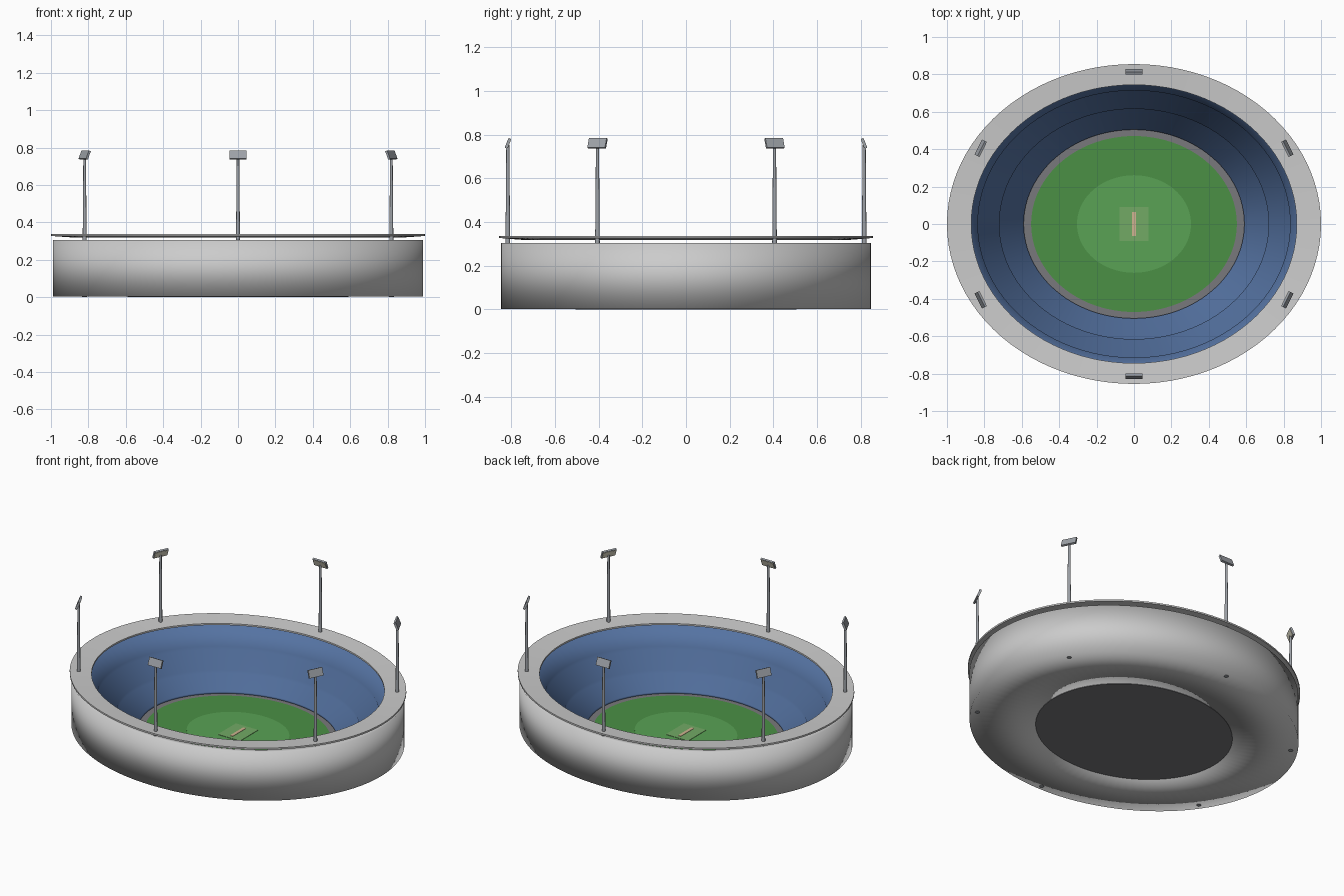
import bpy, bmesh, math
from mathutils import Matrix

if "Cube" in bpy.data.objects:
    bpy.data.objects.remove(bpy.data.objects["Cube"])

SEG = 96
RATIO = 0.855  # depth / width of the oval


def material(name, rgb):
    m = bpy.data.materials.new(name)
    m.diffuse_color = (*rgb, 1)
    m.use_nodes = True
    m.node_tree.nodes["Principled BSDF"].inputs["Base Color"].default_value = m.diffuse_color
    return m


GREY = material("wall grey", (0.62, 0.62, 0.64))
BLUE = material("seat blue", (0.09, 0.17, 0.36))
ROOF = material("roof white", (0.85, 0.86, 0.87))
TRACK = material("track grey", (0.19, 0.19, 0.20))
GRASS = material("grass", (0.07, 0.28, 0.06))
INNER = material("inner grass", (0.10, 0.36, 0.09))
SQUARE = material("pitch square", (0.17, 0.40, 0.13))
CLAY = material("clay", (0.62, 0.46, 0.28))
STEEL = material("steel", (0.34, 0.36, 0.39))
LAMP = material("lamp", (0.75, 0.72, 0.58))


def finish(name, bm, mats, smooth=None):
    bmesh.ops.recalc_face_normals(bm, faces=bm.faces)
    me = bpy.data.meshes.new(name)
    bm.to_mesh(me)
    bm.free()
    for m in mats:
        me.materials.append(m)
    ob = bpy.data.objects.new(name, me)
    bpy.context.collection.objects.link(ob)
    if smooth is not None:
        bpy.ops.object.select_all(action='DESELECT')
        ob.select_set(True)
        bpy.context.view_layer.objects.active = ob
        if smooth >= 180:
            bpy.ops.object.shade_smooth()
        else:
            bpy.ops.object.shade_smooth_by_angle(angle=math.radians(smooth))
    return ob


def oval_ring(name, profile, mats, smooth, slots=None):
    """Closed (radius, z) profile swept round the oval."""
    bm = bmesh.new()
    rings = []
    for i in range(SEG):
        a = 2 * math.pi * i / SEG
        rings.append([bm.verts.new((r * math.cos(a), r * RATIO * math.sin(a), z))
                      for r, z in profile])
    n = len(profile)
    for i in range(SEG):
        p, q = rings[i], rings[(i + 1) % SEG]
        for j in range(n):
            k = (j + 1) % n
            f = bm.faces.new((p[j], q[j], q[k], p[k]))
            f.material_index = slots[j] if slots else 0
    return finish(name, bm, mats, smooth)


def oval_disc(name, r, z0, z1, mat):
    bm = bmesh.new()
    bmesh.ops.create_cone(bm, cap_ends=True, segments=SEG, radius1=r, radius2=r,
                          depth=z1 - z0,
                          matrix=Matrix.Translation((0, 0, (z0 + z1) / 2)))
    bmesh.ops.scale(bm, vec=(1, RATIO, 1), verts=bm.verts)
    return finish(name, bm, [mat], 30)


def box(name, size, matrix, mat):
    bm = bmesh.new()
    bmesh.ops.create_cube(bm, size=1, matrix=matrix @ Matrix.Diagonal((*size, 1)))
    return finish(name, bm, [mat])


# Seating bowl: blue tiers inside, grey wall and underside
oval_ring("seating_bowl",
          [(0.59, 0.003), (0.59, 0.02), (0.72, 0.08), (0.72, 0.10), (0.835, 0.18),
           (0.835, 0.20), (0.95, 0.305), (0.99, 0.305), (0.99, 0.003)],
          [GREY, BLUE], 180, [1, 1, 1, 1, 1, 1, 0, 0, 0])

# Roof ring, floating just above the wall
oval_ring("roof_ring", [(0.87, 0.318), (1.0, 0.327), (1.0, 0.337), (0.87, 0.328)],
          [ROOF], 30)

# Playing field in stacked layers
oval_disc("boundary_track", 0.592, 0.0, 0.008, TRACK)
oval_disc("outfield", 0.55, 0.007, 0.011, GRASS)
oval_disc("infield", 0.305, 0.010, 0.013, INNER)
box("pitch_square", (0.155, 0.18, 0.004), Matrix.Translation((0, 0, 0.013)), SQUARE)
box("pitch_strip", (0.02, 0.13, 0.004), Matrix.Translation((0, 0, 0.015)), CLAY)

# Floodlights: tapered mast, tilted panel and lamp face looking at the field
spots = [(0, 0.815), (0, -0.815)] + [(sx * 0.82, sy * 0.405) for sx in (1, -1) for sy in (1, -1)]
for i, (x, y) in enumerate(spots, 1):
    bm = bmesh.new()
    bmesh.ops.create_cone(bm, cap_ends=True, segments=12, radius1=0.013, radius2=0.007,
                          depth=0.75, matrix=Matrix.Translation((x, y, 0.377)))
    finish(f"floodlight_mast_{i}", bm, [STEEL], 40)
    # local +y points outwards, the top leans inwards
    place = (Matrix.Translation((x, y, 0.76))
             @ Matrix.Rotation(math.atan2(y, x) - math.pi / 2, 4, 'Z')
             @ Matrix.Rotation(math.radians(22), 4, 'X'))
    box(f"floodlight_panel_{i}", (0.09, 0.012, 0.048), place, STEEL)
    box(f"floodlight_lamps_{i}", (0.082, 0.003, 0.041),
        place @ Matrix.Translation((0, -0.0065, 0)), LAMP)
